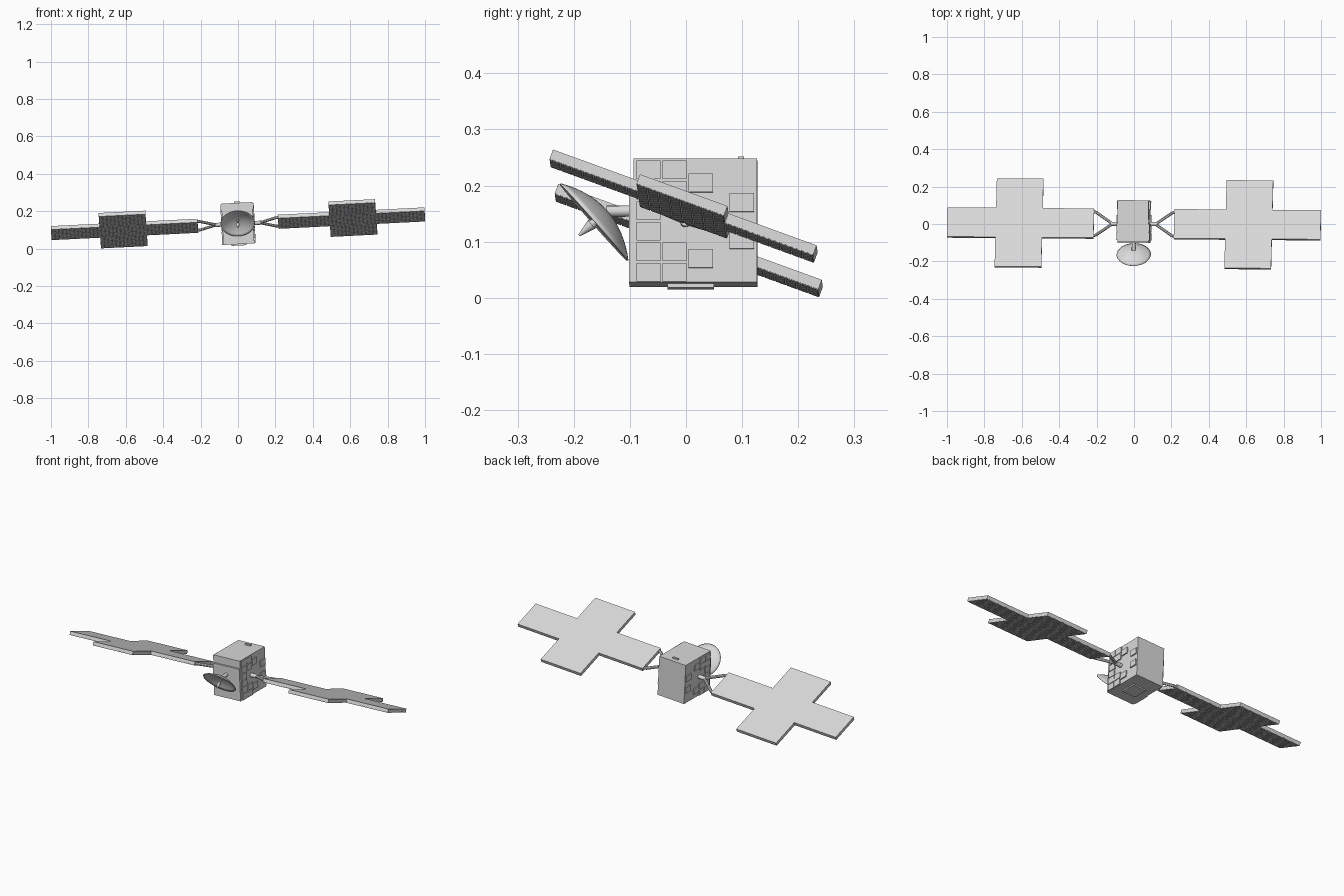
import bpy, bmesh, math
from mathutils import Matrix, Vector

cube = bpy.data.objects.get("Cube")
if cube:
    bpy.data.objects.remove(cube, do_unlink=True)

GREY = (0.7, 0.7, 0.7, 1)
grey = bpy.data.materials.new("light_grey")
grey.use_nodes = True
grey.diffuse_color = GREY
grey.node_tree.nodes["Principled BSDF"].inputs["Base Color"].default_value = GREY

# Body frame is slightly rolled; the wings are also pitched about their long axis
BODY = (Matrix.Translation((0, 0, 0.1325)) @ Matrix.Rotation(-0.0075, 4, 'Z')
        @ Matrix.Rotation(-0.05, 4, 'Y'))
WING = BODY @ Matrix.Rotation(math.radians(-20), 4, 'X')


def finish(name, bm, frame, smooth=False):
    mesh = bpy.data.meshes.new(name)
    bm.to_mesh(mesh)
    bm.free()
    mesh.materials.append(grey)
    obj = bpy.data.objects.new(name, mesh)
    bpy.context.collection.objects.link(obj)
    obj.matrix_world = frame
    if smooth:
        bpy.ops.object.select_all(action='DESELECT')
        obj.select_set(True)
        bpy.context.view_layer.objects.active = obj
        bpy.ops.object.shade_smooth_by_angle(angle=math.radians(35))
    return obj


def add_box(bm, lo, hi):
    lo, hi = Vector(lo), Vector(hi)
    m = Matrix.Translation((lo + hi) / 2) @ Matrix.Diagonal((*(hi - lo), 1))
    bmesh.ops.create_cube(bm, size=1, matrix=m)


def box(name, lo, hi, frame=BODY):
    bm = bmesh.new()
    add_box(bm, lo, hi)
    return finish(name, bm, frame)


def add_rod(bm, a, b, r1, r2, sides):
    a, b = Vector(a), Vector(b)
    d = b - a
    m = Matrix.Translation((a + b) / 2) @ d.to_track_quat('Z', 'Y').to_matrix().to_4x4()
    bmesh.ops.create_cone(bm, cap_ends=True, segments=sides, radius1=r1,
                          radius2=r2, depth=d.length, matrix=m)


# Main body with plates on front, top and bottom
box("body", (-0.083, -0.093, -0.109), (0.083, 0.127, 0.112))
box("front_plate", (-0.083, -0.101, -0.109), (0.083, -0.093, 0.07))
box("top_sensor", (-0.016, 0.093, 0.112), (0.016, 0.103, 0.119))
box("bottom_plate", (-0.04, -0.033, -0.116), (0.04, 0.05, -0.109))

# Raised tiles on both sides: column centre -> row heights
rows = [0.0365 * (i - 2.5) for i in range(6)]
columns = {
    -0.066: rows,
    -0.02: rows[:2] + rows[-2:],
    0.027: [-0.067, 0.068],
    0.1: [-0.033, 0.033],
}
for side, label in ((1, "left"), (-1, "right")):
    bm = bmesh.new()
    for y, heights in columns.items():
        for z in heights:
            add_box(bm, (side * 0.0855 - 0.0035, y - 0.0215, z - 0.0165),
                    (side * 0.0855 + 0.0035, y + 0.0215, z + 0.0165))
    finish(label + "_side_tiles", bm, BODY)

# Solar wings
INNER, OUTER, HALF = 0.215, 1.0, 0.083
CROSS_IN, CROSS_OUT, CROSS_HALF = 0.49, 0.74, 0.25
TOP, UNDER = 0.01, -0.008


def cell_sheet(bm, x0, x1, y0, y1, pitch=0.0208):
    """Grid of small raised cells on the underside."""
    nx, ny = round((x1 - x0) / pitch), round((y1 - y0) / pitch)
    m = (Matrix.Translation(((x0 + x1) / 2, (y0 + y1) / 2, UNDER - 0.0002))
         @ Matrix.Diagonal(((x1 - x0) / 2, (y1 - y0) / 2, 1, 1)))
    bmesh.ops.create_grid(bm, x_segments=nx, y_segments=ny, size=1, matrix=m)


for side, label in ((1, "left"), (-1, "right")):
    # Cross-shaped plate from one extruded outline
    half = [(INNER, HALF), (CROSS_IN, HALF), (CROSS_IN, CROSS_HALF),
            (CROSS_OUT, CROSS_HALF), (CROSS_OUT, HALF), (OUTER, HALF)]
    outline = half + [(x, -y) for x, y in reversed(half)]
    bm = bmesh.new()
    face = bm.faces.new([bm.verts.new((side * x, y, UNDER)) for x, y in outline])
    ext = bmesh.ops.extrude_face_region(bm, geom=[face])
    top = [v for v in ext["geom"] if isinstance(v, bmesh.types.BMVert)]
    bmesh.ops.translate(bm, verts=top, vec=(0, 0, TOP - UNDER))
    bmesh.ops.recalc_face_normals(bm, faces=bm.faces)
    finish(label + "_wing_plate", bm, WING)

    # Solar cells
    bm = bmesh.new()
    for x0, x1, y0, y1 in ((INNER, OUTER, -HALF, HALF),
                           (CROSS_IN, CROSS_OUT, HALF, CROSS_HALF),
                           (CROSS_IN, CROSS_OUT, -CROSS_HALF, -HALF)):
        xs = sorted((side * x0, side * x1))
        cell_sheet(bm, *xs, y0, y1)
    bmesh.ops.reverse_faces(bm, faces=bm.faces)
    bm.normal_update()
    bmesh.ops.inset_individual(bm, faces=bm.faces[:], thickness=0.0015, depth=0)
    cells = [f for f in bm.faces if len({round(e.calc_length(), 3) for e in f.edges}) == 1
             or f.calc_area() > 0.0002]
    for f in cells:
        for v in f.verts:
            v.co.z = UNDER - 0.002
    finish(label + "_solar_cells", bm, WING)

    # V-shaped boom with hub
    bm = bmesh.new()
    for s in (1, -1):
        add_rod(bm, (side * 0.115, 0, 0), (side * 0.205, s * 0.066, 0), 0.008, 0.008, 8)
        add_rod(bm, (side * 0.2, s * 0.064, 0), (side * 0.225, s * 0.07, 0), 0.008, 0.008, 8)
    add_rod(bm, (side * 0.08, 0, 0), (side * 0.125, 0, 0), 0.011, 0.011, 12)
    finish(label + "_boom", bm, WING, smooth=True)

# Dish antenna: a spun parabola facing forward and down
axis = Vector((0, -0.75, -0.66)).normalized()
centre = Vector((0, -0.164, 0.002))
DISH = BODY @ Matrix.Translation(centre) @ axis.to_track_quat('Z', 'Y').to_matrix().to_4x4()
RADIUS, DEPTH = 0.091, 0.03
bm = bmesh.new()
verts = [bm.verts.new((RADIUS * i / 8, 0, DEPTH * ((i / 8) ** 2 - 1))) for i in range(9)]
edges = [bm.edges.new(pair) for pair in zip(verts, verts[1:])]
bmesh.ops.spin(bm, geom=verts + edges, cent=(0, 0, 0), axis=(0, 0, 1),
               angle=math.tau, steps=40)
bmesh.ops.remove_doubles(bm, verts=bm.verts, dist=0.0001)
bmesh.ops.recalc_face_normals(bm, faces=bm.faces)
dish = finish("dish", bm, DISH, smooth=True)
shell = dish.modifiers.new("shell", 'SOLIDIFY')
shell.thickness = 0.003
shell.offset = 0

# Feed horn in the dish
bm = bmesh.new()
add_rod(bm, (0, 0, -DEPTH), (0, 0, -0.004), 0.004, 0.004, 12)
add_rod(bm, (0, 0, -0.004), (0, 0, 0.006), 0.004, 0.010, 16)
add_rod(bm, (0, 0, 0.006), (0, 0, 0.035), 0.010, 0.002, 16)
finish("dish_feed", bm, DISH, smooth=True)

# Arm holding the dish
bm = bmesh.new()
add_rod(bm, (0, -0.09, 0.022), tuple(centre - axis * DEPTH), 0.01, 0.01, 12)
finish("dish_arm", bm, BODY, smooth=True)
